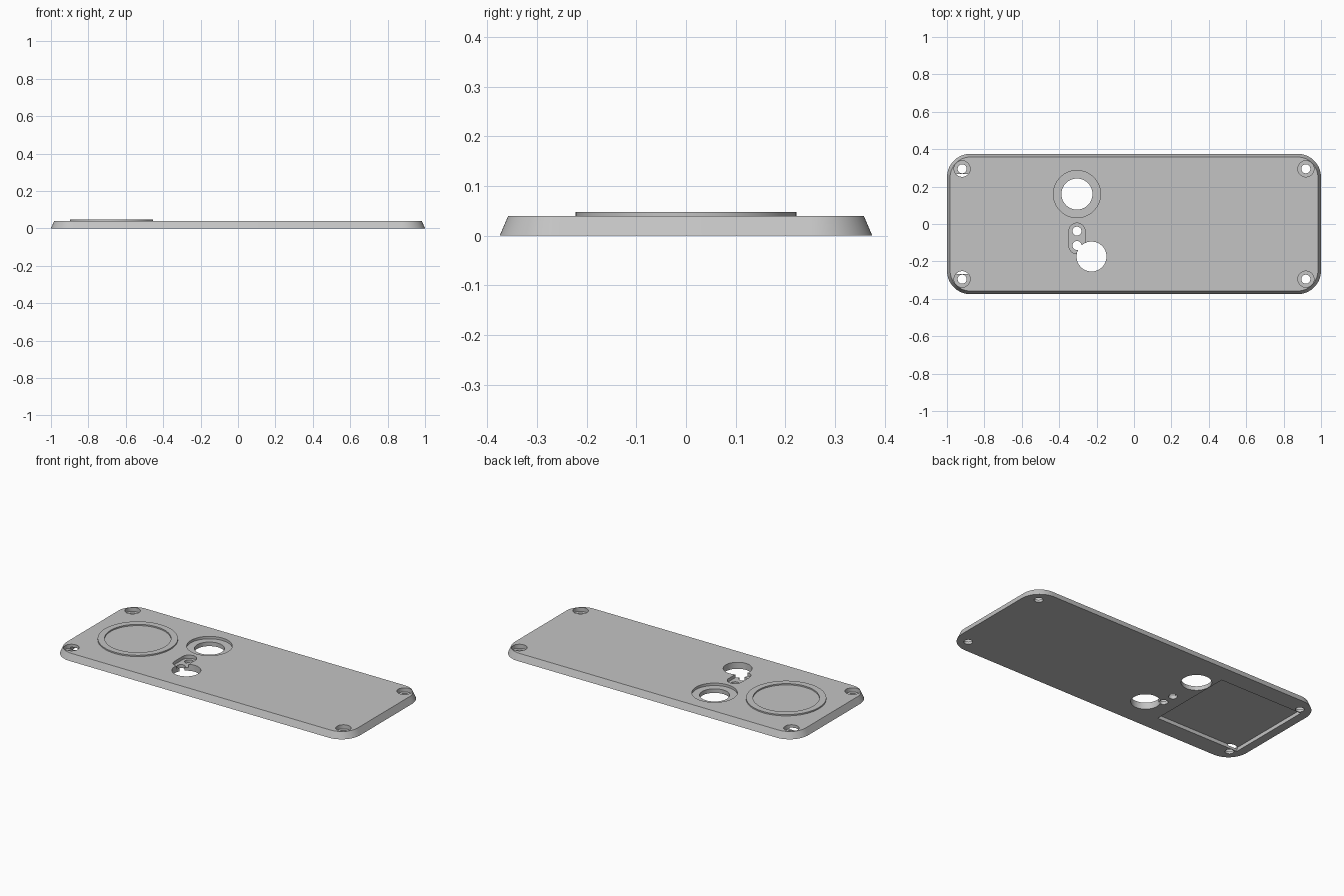
import bpy, bmesh, math

old = bpy.data.objects.get("Cube")
if old:
    bpy.data.objects.remove(old, do_unlink=True)

grey = bpy.data.materials.new("plain grey")
grey.use_nodes = True
colour = (0.55, 0.55, 0.55, 1)
grey.diffuse_color = colour
grey.node_tree.nodes["Principled BSDF"].inputs["Base Color"].default_value = colour

TOP = 0.04


def rounded(hx, hy, r, steps=16):
    """Outline of a rounded rectangle; a circle when hx = hy = r."""
    points = []
    for quarter, (sx, sy) in enumerate([(1, 1), (-1, 1), (-1, -1), (1, -1)]):
        for i in range(steps + 1):
            a = (quarter + i / steps) * math.pi / 2
            p = (sx * (hx - r) + r * math.cos(a), sy * (hy - r) + r * math.sin(a))
            if not points or math.dist(p, points[-1]) > 1e-5:
                points.append(p)
    if math.dist(points[0], points[-1]) < 1e-5:
        points.pop()
    return points


def loft(name, low, high, z0, z1, x=0, y=0):
    """Solid between two matching outlines."""
    bm = bmesh.new()
    a = [bm.verts.new((px + x, py + y, z0)) for px, py in low]
    b = [bm.verts.new((px + x, py + y, z1)) for px, py in high]
    bm.faces.new(a[::-1])
    bm.faces.new(b)
    for i in range(len(a)):
        j = (i + 1) % len(a)
        bm.faces.new((a[i], a[j], b[j], b[i]))
    mesh = bpy.data.meshes.new(name)
    bm.to_mesh(mesh)
    bm.free()
    mesh.materials.append(grey)
    obj = bpy.data.objects.new(name, mesh)
    bpy.context.collection.objects.link(obj)
    return obj


def cut(target, name, outline, z0, z1, x, y):
    """Subtract a prism and bake the result."""
    tool = loft(name, outline, outline, z0, z1, x, y)
    tool.hide_render = True
    mod = target.modifiers.new(name, "BOOLEAN")
    mod.operation, mod.solver, mod.object = "DIFFERENCE", "EXACT", tool
    bpy.context.view_layer.objects.active = target
    bpy.ops.object.modifier_apply(modifier=name)
    bpy.data.objects.remove(tool, do_unlink=True)


def disc(r):
    return rounded(r, r, r)


def smooth(obj):
    bpy.ops.object.select_all(action="DESELECT")
    obj.select_set(True)
    bpy.context.view_layer.objects.active = obj
    bpy.ops.object.shade_smooth_by_angle(angle=math.radians(30))


# Plate with sloping sides
plate = loft("cover_plate", rounded(1, 0.375, 0.125), rounded(0.983, 0.358, 0.108), 0, TOP)

# Square pocket in the underside
cut(plate, "pocket", [(0.278, 0.268), (-0.278, 0.268), (-0.278, -0.268), (0.278, -0.268)],
    -0.1, 0.022, -0.67, 0)

# Counterbored screw holes in the corners
for sx in (-1, 1):
    for sy in (-1, 1):
        cut(plate, "screw_recess", disc(0.043), 0.015, 0.1, sx * 0.919, sy * 0.295)
        cut(plate, "screw_hole", disc(0.024), -0.1, 0.1, sx * 0.919, sy * 0.295)

# Large stepped opening
cut(plate, "large_recess", disc(0.126), 0.025, 0.1, -0.305, 0.16)
cut(plate, "large_hole", disc(0.083), -0.1, 0.1, -0.305, 0.16)

# Slot recess with two small holes
cut(plate, "slot_recess", rounded(0.043, 0.082, 0.043), 0.02, 0.1, -0.305, -0.077)
for y in (-0.038, -0.115):
    cut(plate, "slot_hole", disc(0.024), -0.1, 0.1, -0.305, y)

# Plain through hole
cut(plate, "plain_hole", disc(0.08), -0.1, 0.1, -0.227, -0.174)
smooth(plate)

# Low raised ring on the top face
ring = loft("raised_ring", disc(0.222), disc(0.222), TOP - 0.002, 0.048, -0.677, 0)
cut(ring, "ring_opening", disc(0.184), 0, 0.1, -0.677, 0)
smooth(ring)
